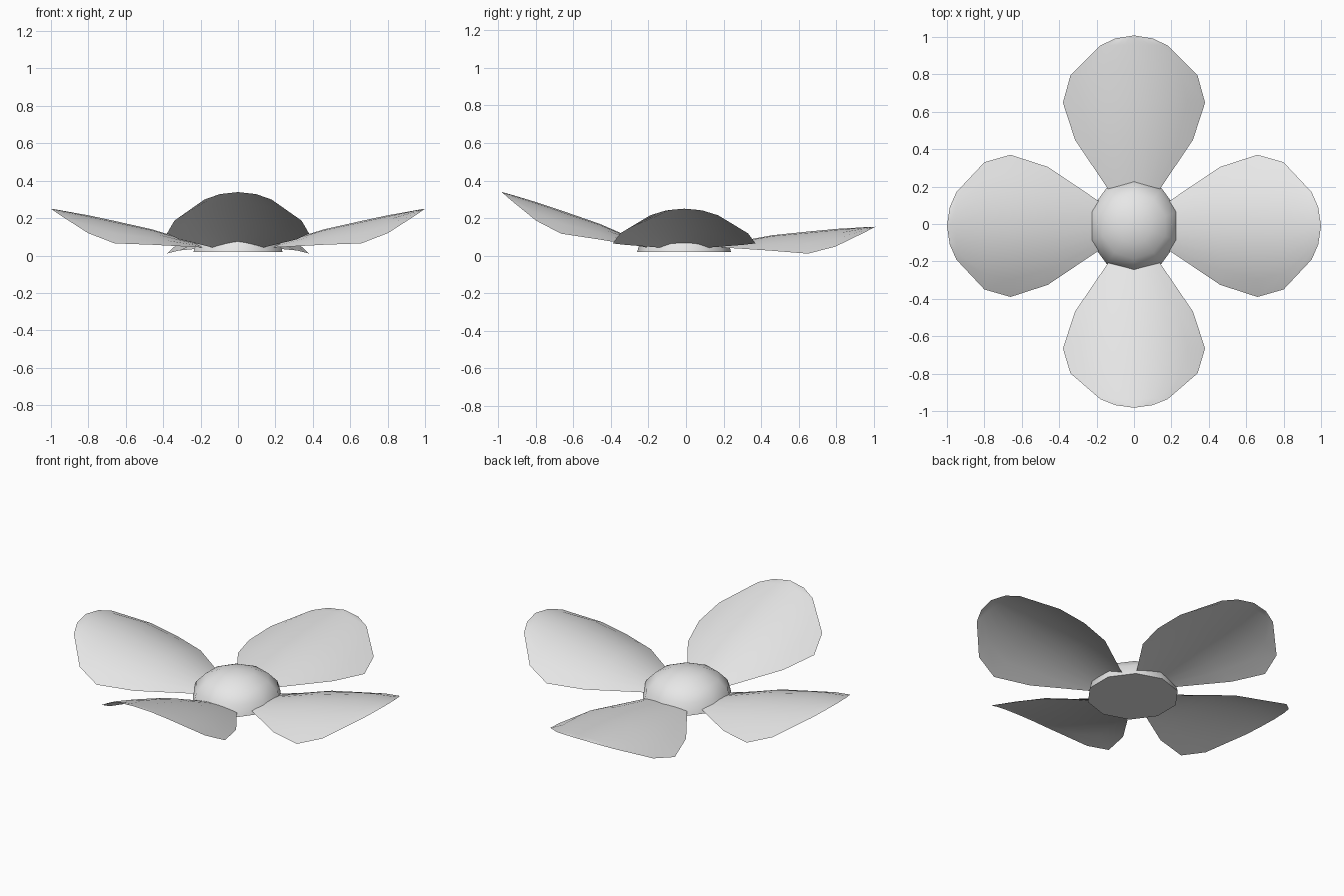
import bpy, bmesh, math
from mathutils import Matrix, Vector

cube = bpy.data.objects.get("Cube")
if cube:
    bpy.data.objects.remove(cube, do_unlink=True)


def make_material(name, colour):
    mat = bpy.data.materials.new(name)
    mat.use_nodes = True
    mat.diffuse_color = colour
    mat.node_tree.nodes["Principled BSDF"].inputs["Base Color"].default_value = colour
    return mat


pale_grey = make_material("pale_grey", (0.8, 0.8, 0.8, 1))
CENTRE = Vector((0, -0.01, 0))


def finish(bm, name, angle):
    bmesh.ops.recalc_face_normals(bm, faces=bm.faces)
    mesh = bpy.data.meshes.new(name)
    bm.to_mesh(mesh)
    bm.free()
    mesh.materials.append(pale_grey)
    obj = bpy.data.objects.new(name, mesh)
    bpy.context.collection.objects.link(obj)
    bpy.ops.object.select_all(action='DESELECT')
    obj.select_set(True)
    bpy.context.view_layer.objects.active = obj
    bpy.ops.object.shade_smooth_by_angle(angle=math.radians(angle))
    return obj


# Petal rows: distance from the centre, half width, spine height
ROWS = [(0.12, 0.09, 0.035), (0.2, 0.14, 0.06), (0.46, 0.315, 0.14),
        (0.66, 0.38, 0.185), (0.8, 0.34, 0.215), (0.95, 0.18, 0.242),
        (0.985, 0.1, 0.248)]
COLUMNS = 8
ARCH = 0.83


def petal(name, heading, lift):
    """Thin arched sheet, tilted about its root and turned to its heading."""
    bm = bmesh.new()
    grid = []
    for r, half, z in ROWS:
        sides = [half * (2 * i / COLUMNS - 1) for i in range(COLUMNS + 1)]
        grid.append([bm.verts.new((r, s, z - ARCH * s * s)) for s in sides])
    for a, b in zip(grid, grid[1:]):
        for i in range(COLUMNS):
            bm.faces.new((a[i], b[i], b[i + 1], a[i + 1]))
    tip = bm.verts.new((1, 0, 0.25))
    for i in range(COLUMNS):
        bm.faces.new((grid[-1][i], tip, grid[-1][i + 1]))
    root = Vector((0.2, 0, 0.05))
    place = (Matrix.Translation(CENTRE)
             @ Matrix.Rotation(math.radians(heading), 4, 'Z')
             @ Matrix.Translation(root)
             @ Matrix.Rotation(math.radians(-lift), 4, 'Y')
             @ Matrix.Translation(-root))
    bm.transform(place)
    # Keep the upper side facing up
    obj = finish(bm, name, 60)
    if sum(p.normal.z for p in obj.data.polygons) < 0:
        obj.data.flip_normals()


petal("left_petal", 0, 0)
petal("back_petal", 90, -6.8)
petal("right_petal", 180, 0)
petal("front_petal", 270, 6.5)

# Domed flower centre with a flat base
SIDES, RINGS = 10, 4
RADIUS, HEIGHT, BASE = 0.25, 0.17, 0.02
bm = bmesh.new()
rings = []
for k in range(RINGS):
    t = math.pi / 2 * k / RINGS
    rings.append([bm.verts.new((RADIUS * math.cos(t) * math.cos(a),
                                RADIUS * math.cos(t) * math.sin(a),
                                BASE + HEIGHT * math.sin(t)))
                  for a in (math.pi / 2 + math.tau * i / SIDES for i in range(SIDES))])
top = bm.verts.new((0, 0, BASE + HEIGHT))
for i in range(SIDES):
    j = (i + 1) % SIDES
    for a, b in zip(rings, rings[1:]):
        bm.faces.new((a[i], a[j], b[j], b[i]))
    bm.faces.new((rings[-1][i], rings[-1][j], top))
bm.faces.new(rings[0][::-1])
bm.transform(Matrix.Translation(CENTRE))
finish(bm, "flower_centre", 50)
